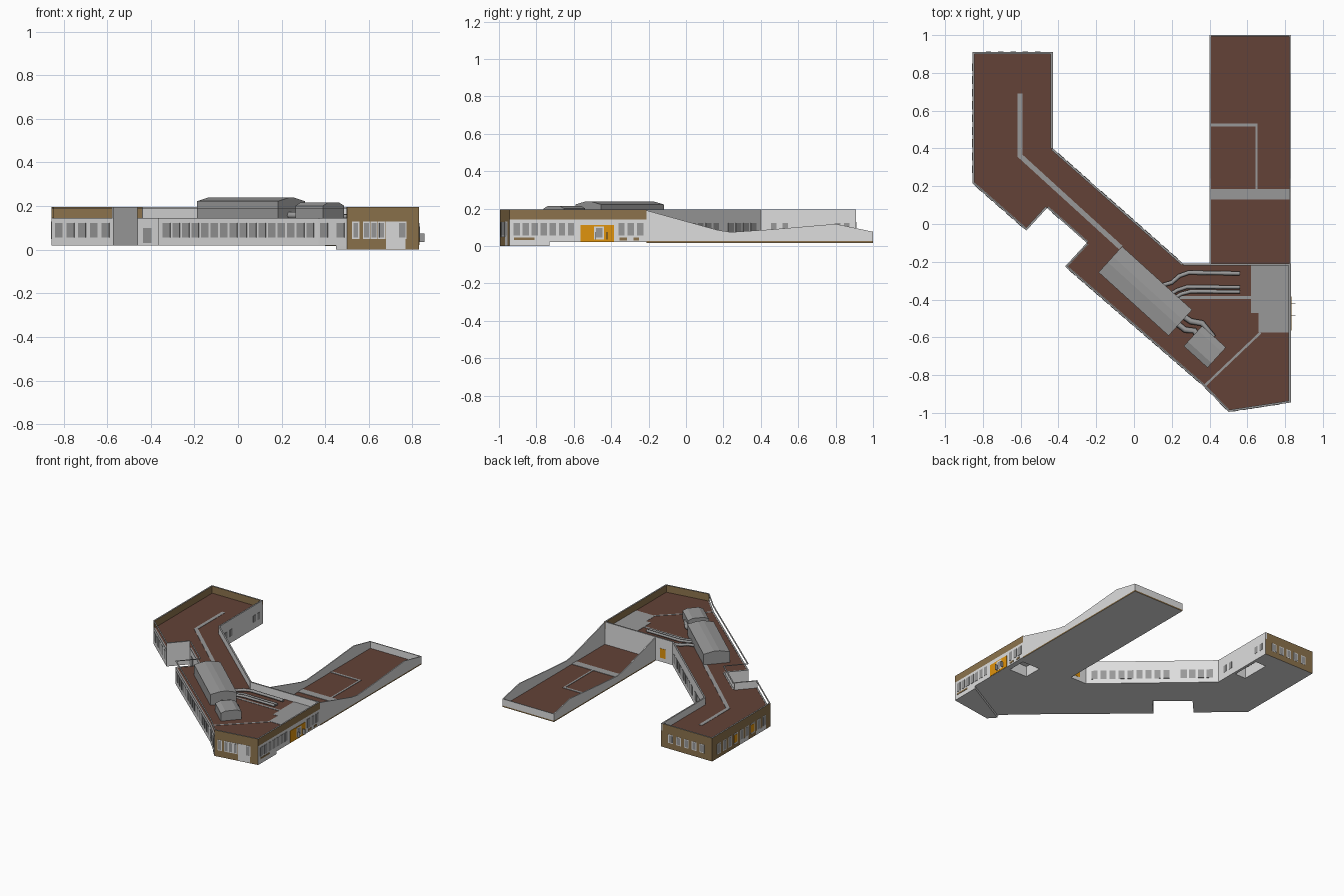
import bpy, bmesh
from mathutils import Vector as V

if "Cube" in bpy.data.objects:
    bpy.data.objects.remove(bpy.data.objects["Cube"])

# ---------- colours ----------
def srgb(c):
    return c / 12.92 if c <= 0.04045 else ((c + 0.055) / 1.055) ** 2.4

def material(name, r, g, b):
    m = bpy.data.materials.new(name)
    m.diffuse_color = (srgb(r), srgb(g), srgb(b), 1)
    m.use_nodes = True
    m.node_tree.nodes["Principled BSDF"].inputs["Base Color"].default_value = m.diffuse_color
    return m

WALL, GRAY, TAN, BROWN, ORANGE = range(5)
MATS = [material("pale wall", .87, .87, .87), material("mid gray", .60, .60, .60),
        material("olive tan", .55, .45, .30), material("roof brown", .39, .26, .215),
        material("orange", .88, .58, .05)]

# ---------- helpers ----------
def finish(name, bm):
    bmesh.ops.recalc_face_normals(bm, faces=bm.faces)
    me = bpy.data.meshes.new(name)
    bm.to_mesh(me)
    bm.free()
    for m in MATS:
        me.materials.append(m)
    ob = bpy.data.objects.new(name, me)
    bpy.context.collection.objects.link(ob)
    return ob

def add_prism(bm, pts, z0, z1, sides, top=None, bottom=None):
    """Extrude a plan outline; sides is one colour or one per edge."""
    n = len(pts)
    sides = [sides] * n if isinstance(sides, int) else sides
    lo = [bm.verts.new((p[0], p[1], z0)) for p in pts]
    hi = [bm.verts.new((p[0], p[1], z1)) for p in pts]
    bm.faces.new(hi).material_index = sides[0] if top is None else top
    bm.faces.new(lo[::-1]).material_index = sides[0] if bottom is None else bottom
    for i in range(n):
        j = (i + 1) % n
        bm.faces.new((lo[i], lo[j], hi[j], hi[i])).material_index = sides[i]

def prisms(name, items):
    bm = bmesh.new()
    for it in items:
        add_prism(bm, *it)
    return finish(name, bm)

def rect(x0, y0, x1, y1):
    return [(x0, y0), (x1, y0), (x1, y1), (x0, y1)]

def strip(a, b, w):
    """Plan rectangle of width w along a line."""
    a, b = V(a), V(b)
    d = (b - a).normalized()
    n = V((d.y, -d.x)) * w / 2
    return [a + n, b + n, b - n, a - n]

def extruded(name, profile, mapper, length, mat):
    """Extrude a closed profile; mapper(p, t) gives the 3D point."""
    bm = bmesh.new()
    ends = [[bm.verts.new(mapper(p, t)) for p in profile] for t in length]
    bm.faces.new(ends[0])
    bm.faces.new(ends[1][::-1])
    for i in range(len(profile)):
        j = (i + 1) % len(profile)
        bm.faces.new((ends[0][i], ends[0][j], ends[1][j], ends[1][i]))
    for f in bm.faces:
        f.material_index = mat
    return finish(name, bm)

# ---------- main building ----------
P = [V(p) for p in [(-.855, .91), (-.855, .215), (-.57, -.035), (-.46, .085), (-.25, -.10),
                    (-.365, -.225), (.37, -.86), (.50, -.995), (.83, -.945), (.83, -.21),
                    (.40, -.21), (.26, -.21), (-.43, .40), (-.43, .91)]]
N = len(P)
LOW = [TAN, WALL, WALL, WALL, WALL, WALL, WALL, TAN, WALL, WALL, WALL, WALL, WALL, TAN]
BASE, ROOF, TOP = .02, .142, .195
body = prisms("main_building", [(P, BASE, ROOF, LOW, BROWN, WALL)])

# recessed porches open to the underside
cut = prisms("porch_cutter", [(rect(-.54, .56, -.45, .78), -.05, .10, WALL),
                              (rect(.64, -.40, .79, -.26), -.05, .10, WALL)])
cut.hide_render = True
cut.hide_viewport = True
mod = body.modifiers.new("porches", 'BOOLEAN')
mod.operation, mod.object, mod.solver = 'DIFFERENCE', cut, 'EXACT'

# foundation step under the front right corner
prisms("foundation", [([(.45, -.94), (.50, -.995), (.83, -.945), (.83, -.73)], 0, BASE,
                       [WALL, TAN, WALL, WALL], WALL, WALL)])

def edge(i):
    a, b = P[i], P[(i + 1) % N]
    d = (b - a).normalized()
    return a, b, d, V((d.y, -d.x))

def lining(i, w):
    a, b, d, n = edge(i)
    return [a, b, b - n * w, a - n * w]

# solid parapets with a gray coping, and an open rail along the front
solid = {0: TAN, 2: WALL, 7: TAN, 8: TAN, 9: WALL, 10: WALL, 11: WALL, 12: WALL, 13: TAN}
prisms("parapet", [(lining(i, .011), ROOF, TOP, m, GRAY) for i, m in solid.items()])
prisms("front_rail", [(lining(i, .009), TOP - .007, TOP - .004, GRAY) for i in (1, 3, 4, 5, 6)])
prisms("front_coping", [(lining(i, .011), ROOF, ROOF + .002, GRAY) for i in (1, 3, 4, 5, 6)])

# ---------- windows and wall panels ----------
def panel(i, t, w, z0, z1, depth, mat):
    a, b, d, n = edge(i)
    c = a + d * t
    p, q = c - d * w / 2, c + d * w / 2
    return ([p - n * .001, q - n * .001, q + n * depth, p + n * depth], z0, z1, mat)

frames, glass = [], []
def window(i, t, w=.036, z0=.055, z1=.122):
    if LOW[i] == TAN:
        frames.append(panel(i, t, w + .012, z0 - .006, z1 + .006, .0015, WALL))
    glass.append(panel(i, t, w, z0, z1, .002, GRAY))

def row(i, start, end, count, **kw):
    for k in range(count):
        window(i, start + (end - start) * k / (count - 1), **kw)

row(1, .045, .33, 5, w=.046)               # west front
row(5, .05, .92, 16, w=.044)               # long front
row(6, .035, .145, 2, w=.05)
row(11, .06, .56, 9, w=.044)               # long courtyard side
row(11, .68, .86, 4, w=.044)
row(12, .07, .13, 2, w=.03, z0=.07)        # west wing, inner side
row(12, .41, .46, 2, w=.03, z0=.07)
row(13, .08, .34, 5, w=.028, z0=.07)       # west wing end
row(0, .08, .62, 9, w=.03)                 # west side
row(8, .04, .33, 7, w=.034)                # east side
row(8, .60, .70, 3, w=.034)
row(7, .09, .16, 3, w=.022)                # front right corner
window(7, .04, .022)
window(7, .255, .03)
window(3, .06, .05, .03, .10)              # notch door
prisms("window_frames", frames)
prisms("window_glass", glass)

prisms("wall_panels", [
    panel(8, .47, .18, .022, .112, .003, ORANGE),
    panel(10, .06, .045, .05, .12, .002, ORANGE),
    panel(0, .28, .04, .06, .118, .003, ORANGE),
    panel(0, .48, .04, .06, .118, .003, ORANGE),
    panel(0, .58, .12, .022, .05, .001, WALL),
    panel(0, .38, .10, .022, .05, .001, WALL),
    panel(7, .225, .09, .003, .13, .001, WALL),
    panel(8, .08, .11, .033, .045, .002, TAN),
    panel(8, .61, .04, .03, .045, .002, TAN),
    panel(8, .68, .03, .03, .045, .002, TAN)])
prisms("entrance_window", [panel(8, .48, .055, .035, .105, .004, WALL),
                           panel(8, .48, .035, .045, .095, .005, GRAY)])
prisms("entrance_brackets", [(rect(.83, y, .855, y + .003), .035, .075, GRAY) for y in (-.484, -.424)])

# ---------- roof markings ----------
z0, z1 = ROOF - .002, ROOF + .002
prisms("roof_paths", [
    (strip((-.603, .69), (-.603, .355), .026), z0, z1, GRAY),
    (strip((-.605, .363), (-.07, -.125), .026), z0, z1 + .0005, GRAY),
    (strip((.37, -.86), (.67, -.575), .012), z0, z1, GRAY),
    (rect(.24, -.398, .62, -.382), z0, z1, GRAY),
    ([(.62, -.218), (.62, -.47), (.66, -.47), (.66, -.575), (.822, -.575), (.822, -.218)], z0, z1, GRAY)])

# ---------- rooftop machinery ----------
def unit(name, c, length, width, zt, slope, flat):
    c = V(c)
    u = V((.74, -.67)).normalized()
    v = V((-u.y, u.x))
    w = width / 2
    prof = [(-w, ROOF), (w, ROOF), (w, zt - slope), (flat, zt), (-flat, zt), (-w, zt - slope)]
    def at(p, t):
        q = c + u * t + v * p[0]
        return (q.x, q.y, p[1])
    return extruded(name, prof, at, (-length / 2, length / 2), GRAY)

unit("large_roof_unit", (.06, -.355), .50, .185, .238, .016, .02)
unit("small_roof_unit", (.375, -.65), .17, .145, .215, .014, .04)

def duct(name, pts, r=.014):
    """Round duct following a path on the roof."""
    cu = bpy.data.curves.new(name, 'CURVE')
    cu.dimensions = '3D'
    cu.bevel_depth, cu.bevel_resolution, cu.use_fill_caps = r, 1, True
    s = cu.splines.new('POLY')
    s.points.add(len(pts) - 1)
    for sp, p in zip(s.points, pts):
        sp.co = (p[0], p[1], ROOF + r, 1)
    cu.materials.append(MATS[GRAY])
    ob = bpy.data.objects.new(name, cu)
    bpy.context.collection.objects.link(ob)

duct("duct_north", [(.13, -.33), (.20, -.31), (.24, -.275), (.29, -.257), (.56, -.262)], .011)
duct("duct_middle", [(.18, -.38), (.23, -.35), (.28, -.333), (.56, -.335)], .010)
duct("duct_south", [(.20, -.40), (.25, -.37), (.30, -.357), (.56, -.359)], .010)
duct("duct_unit_a", [(.22, -.52), (.27, -.56), (.32, -.565), (.35, -.62)], .016)
duct("duct_unit_b", [(.25, -.48), (.30, -.515), (.36, -.525), (.42, -.60)], .016)

# ---------- walled yard to the east ----------
prisms("yard_floor", [(rect(.40, -.21, .83, 1.0), .016, .026, TAN, BROWN, WALL)])
prisms("yard_paths", [
    (rect(.405, .13, .825, .185), .024, .029, GRAY),
    (rect(.405, .515, .655, .532), .024, .029, GRAY),
    (rect(.642, .185, .655, .515), .024, .029, GRAY)])
prof = [(-.21, .026), (1.0, .026), (1.0, .076), (.80, .118), (.45, .088), (.24, .074), (.17, .085), (-.21, .19)]
for name, x in (("yard_wall_west", .40), ("yard_wall_east", .823)):
    extruded(name, prof, lambda p, t: (t, p[0], p[1]), (x, x + .007), WALL)
prisms("yard_wall_end", [(rect(.407, .993, .823, 1.0), .026, .076, WALL, GRAY)])
